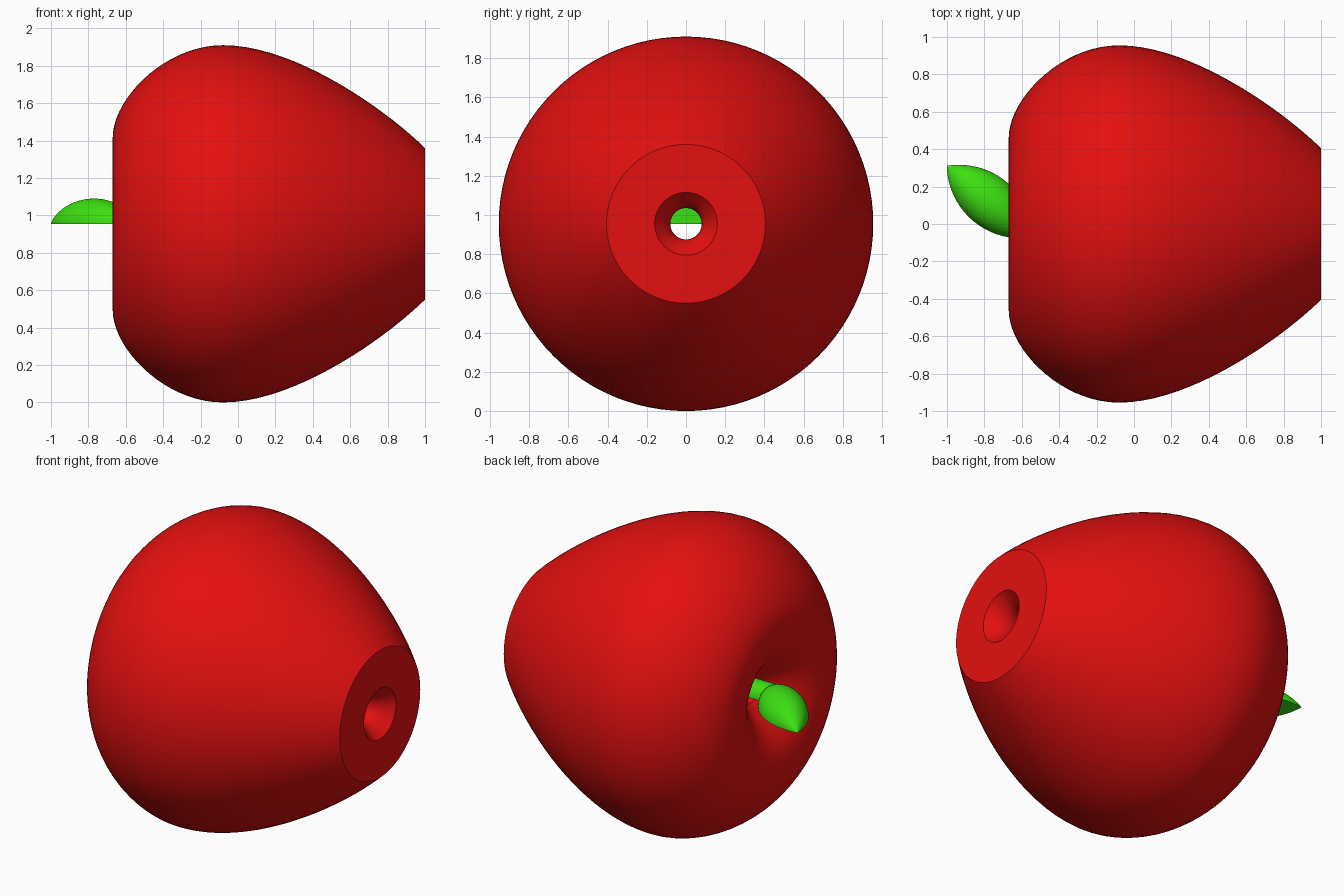
import bpy, bmesh, math
from mathutils import Vector
from mathutils.geometry import interpolate_bezier

cube = bpy.data.objects.get("Cube")
if cube:
    bpy.data.objects.remove(cube, do_unlink=True)

AXIS_Z = 0.955


def material(name, color):
    m = bpy.data.materials.new(name)
    m.use_nodes = True
    m.diffuse_color = color
    m.node_tree.nodes["Principled BSDF"].inputs["Base Color"].default_value = color
    return m


def arc(*points, steps=20):
    """Cubic curve in the (x, radius) plane."""
    return [(p.x, p.y) for p in interpolate_bezier(*[Vector((*p, 0)) for p in points], steps)]


def revolve(name, profile, mat, angle=math.tau, closed=False, steps=96):
    """Spin an (x, radius) profile about the x axis; cap it when it is a half turn."""
    bm = bmesh.new()
    verts = [bm.verts.new((x, r, 0)) for x, r in profile]
    pairs = list(zip(verts, verts[1:]))
    if closed:
        pairs.append((verts[-1], verts[0]))
    edges = [bm.edges.new(p) for p in pairs]
    bmesh.ops.spin(bm, geom=verts + edges, cent=(0, 0, 0), axis=(1, 0, 0),
                   angle=angle, steps=steps)
    bmesh.ops.remove_doubles(bm, verts=bm.verts, dist=0.0001)
    rim = [e for e in bm.edges if e.is_boundary]
    if rim:
        bmesh.ops.holes_fill(bm, edges=rim, sides=0)
    bmesh.ops.recalc_face_normals(bm, faces=bm.faces)
    mesh = bpy.data.meshes.new(name)
    bm.to_mesh(mesh)
    bm.free()
    mesh.materials.append(mat)
    obj = bpy.data.objects.new(name, mesh)
    bpy.context.collection.objects.link(obj)
    obj.location.z = AXIS_Z
    bpy.ops.object.select_all(action="DESELECT")
    obj.select_set(True)
    bpy.context.view_layer.objects.active = obj
    bpy.ops.object.shade_smooth_by_angle(angle=math.radians(30))
    return obj


red = material("apple red", (0.78, 0.005, 0.005, 1))
green = material("leaf green", (0.045, 0.74, 0.006, 1))

# Fruit: stem dimple, rounded shoulder, tapering side, flat end, small dimple and core hole
dimple = arc((-0.45, 0.08), (-0.52, 0.16), (-0.67, 0.26), (-0.67, 0.46))
shoulder = arc((-0.67, 0.46), (-0.67, 0.67), (-0.39, 0.955), (-0.08, 0.955))
side = arc((-0.08, 0.955), (0.3, 0.955), (0.78, 0.62), (1, 0.405))
end_dimple = arc((1, 0.16), (0.96, 0.13), (0.92, 0.08), (0.86, 0.08), steps=10)
revolve("fruit_body", dimple + shoulder[1:] + side[1:] + end_dimple, red, closed=True)

# Stem: half-round rod lying in the dimple
revolve("stem", [(-0.64, 0), (-0.64, 0.08), (-0.46, 0.08), (-0.46, 0)],
        green, angle=math.pi, steps=24)

# Leaf: pointed half lens, flat underneath
half_length, half_width = 0.3, 0.137
radius = (half_length ** 2 + half_width ** 2) / (2 * half_width)
sweep = math.asin(half_length / radius)
lens = []
for i in range(25):
    a = sweep * (i / 12 - 1)
    lens.append((radius * math.sin(a), max(0, radius * math.cos(a) - radius + half_width)))
leaf = revolve("leaf", lens, green, angle=math.pi, steps=32)
leaf.location = (-0.77, 0.12, AXIS_Z - 0.002)
leaf.rotation_euler.z = math.atan2(0.637, -0.771)
